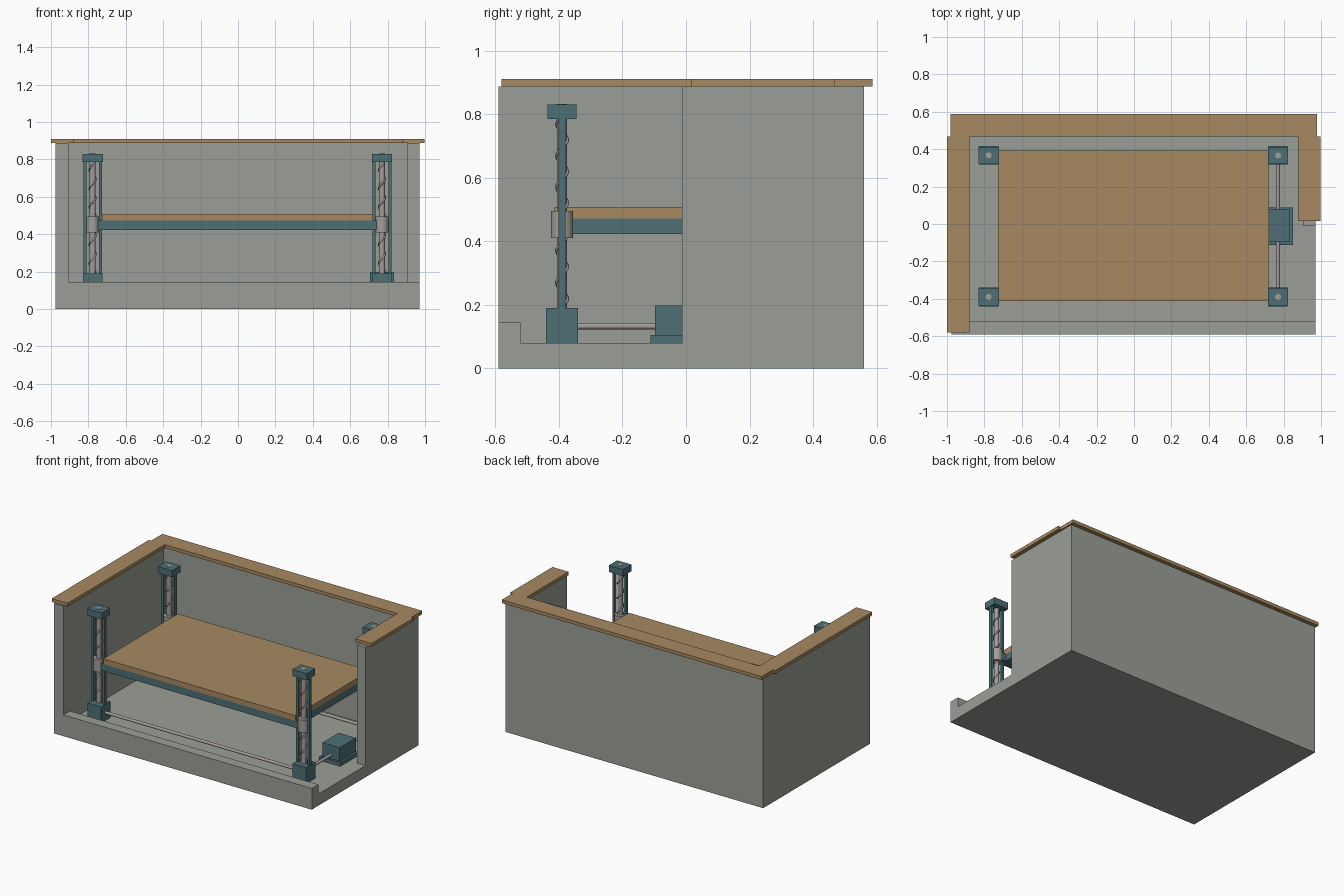
import bpy
import math
from mathutils import Vector

cube = bpy.data.objects.get("Cube")
if cube:
    bpy.data.objects.remove(cube, do_unlink=True)


def material(name, rgb):
    m = bpy.data.materials.new(name)
    m.use_nodes = True
    m.diffuse_color = (*rgb, 1)
    m.node_tree.nodes["Principled BSDF"].inputs["Base Color"].default_value = (*rgb, 1)
    return m


CONCRETE = material("concrete_grey", (0.33, 0.345, 0.31))
WOOD = material("wood_brown", (0.39, 0.25, 0.12))
TEAL = material("teal_paint", (0.075, 0.16, 0.18))
STEEL = material("steel_grey", (0.37, 0.34, 0.32))


def box(name, x, y, z, mat):
    """Box from (min, max) ranges on each axis."""
    lo, hi = Vector((x[0], y[0], z[0])), Vector((x[1], y[1], z[1]))
    bpy.ops.mesh.primitive_cube_add(size=1, location=(lo + hi) / 2)
    ob = bpy.context.object
    ob.name = name
    ob.scale = hi - lo
    bpy.ops.object.transform_apply(location=False, rotation=False, scale=True)
    ob.data.materials.append(mat)
    return ob


def block(name, cx, cy, z, w, d, mat):
    """Box centred on a point of the plan."""
    return box(name, (cx - w / 2, cx + w / 2), (cy - d / 2, cy + d / 2), z, mat)


def rod(name, a, b, radius, mat):
    """Cylinder between two points."""
    a, b = Vector(a), Vector(b)
    bpy.ops.mesh.primitive_cylinder_add(vertices=32, radius=radius, depth=(b - a).length,
                                        location=(a + b) / 2)
    ob = bpy.context.object
    ob.name = name
    ob.rotation_euler = (b - a).to_track_quat("Z", "Y").to_euler()
    ob.data.materials.append(mat)
    bpy.ops.object.shade_smooth_by_angle()
    return ob


def helix(name, cx, cy, z0, z1, radius, pitch, thick, mat):
    """Raised screw thread."""
    steps = int((z1 - z0) / pitch * 20)
    curve = bpy.data.curves.new(name, "CURVE")
    curve.dimensions = "3D"
    curve.bevel_depth = thick
    curve.bevel_resolution = 1
    curve.use_fill_caps = True
    spline = curve.splines.new("POLY")
    spline.points.add(steps)
    for i, p in enumerate(spline.points):
        a = math.tau * i / 20
        p.co = (radius * math.cos(a), radius * math.sin(a), (z1 - z0) * i / steps, 1)
    curve.materials.append(mat)
    ob = bpy.data.objects.new(name, curve)
    ob.location = (cx, cy, z0)
    bpy.context.collection.objects.link(ob)
    bpy.ops.object.select_all(action="DESELECT")
    ob.select_set(True)
    bpy.context.view_layer.objects.active = ob
    bpy.ops.object.convert(target="MESH")


# Concrete pit: solid block with the room, open front and open side cut away
FLOOR, LIP, RIM = 0.08, 0.145, 0.887
pit = box("concrete_pit", (-0.975, 0.97), (-0.59, 0.56), (0, RIM), CONCRETE)
cutters = [
    box("room_cutter", (-0.905, 0.905), (-0.52, 0.49), (FLOOR, 2), CONCRETE),
    box("front_cutter", (-0.905, 2), (-2, -0.3), (LIP, 2), CONCRETE),
    box("side_cutter", (0.5, 2), (-0.52, -0.012), (FLOOR, 2), CONCRETE),
]
for cutter in cutters:
    cutter.hide_render = True
    mod = pit.modifiers.new("cut", "BOOLEAN")
    mod.operation = "DIFFERENCE"
    mod.solver = "EXACT"
    mod.object = cutter
    bpy.context.view_layer.objects.active = pit
    bpy.ops.object.modifier_apply(modifier=mod.name)
    bpy.data.objects.remove(cutter, do_unlink=True)

# Wooden coping boards on the walls
TOP = (RIM, 0.91)
box("right_coping", (-1, -0.88), (-0.58, 0.467), TOP, WOOD)
box("left_coping", (0.876, 0.997), (0.015, 0.467), TOP, WOOD)
box("back_coping", (-0.982, 0.979), (0.467, 0.587), TOP, WOOD)

# Lift platform: deck on a ring of teal beams
box("platform_deck", (-0.728, 0.722), (-0.413, 0.392), (0.472, 0.508), WOOD)
BEAM = (0.423, 0.472)
box("front_beam", (-0.755, 0.755), (-0.41, -0.36), BEAM, TEAL)
box("back_beam", (-0.755, 0.755), (0.34, 0.39), BEAM, TEAL)
box("right_beam", (-0.728, -0.675), (-0.36, 0.34), BEAM, TEAL)
box("left_beam", (0.669, 0.722), (-0.36, 0.34), BEAM, TEAL)

# Four screw posts
LEFT, RIGHT, FRONT, BACK = 0.77, -0.777, -0.39, 0.367
for side, x in (("left", LEFT), ("right", RIGHT)):
    for end, y in (("front", FRONT), ("back", BACK)):
        tag = end + "_" + side + "_"
        block(tag + "gearbox", x, y, (FLOOR, 0.19), 0.104, 0.1, TEAL)
        block(tag + "cap", x, y, (0.785, 0.83), 0.108, 0.09, TEAL)
        for s, label in ((-1, "right"), (1, "left")):
            block(tag + label + "_guide", x + s * 0.042, y, (0.19, 0.785), 0.016, 0.022, TEAL)
        rod(tag + "screw", (x, y, 0.19), (x, y, 0.832), 0.016, STEEL)
        helix(tag + "thread", x, y, 0.195, 0.78, 0.017, 0.1, 0.005, STEEL)
        rod(tag + "nut", (x, y, 0.41), (x, y, 0.495), 0.035, STEEL)

# Motor on its base plate
block("motor_base", LEFT, -0.011, (FLOOR, 0.105), 0.16, 0.2, TEAL)
block("motor", LEFT, -0.009, (0.105, 0.198), 0.13, 0.176, TEAL)

# Drive shafts linking the motor and gearboxes
AXLE = 0.133
rod("side_shaft", (LEFT, FRONT, AXLE), (LEFT, BACK, AXLE), 0.01, STEEL)
for end, y in (("front", FRONT), ("back", BACK)):
    rod(end + "_shaft", (RIGHT, y, AXLE), (LEFT, y, AXLE), 0.01, STEEL)
